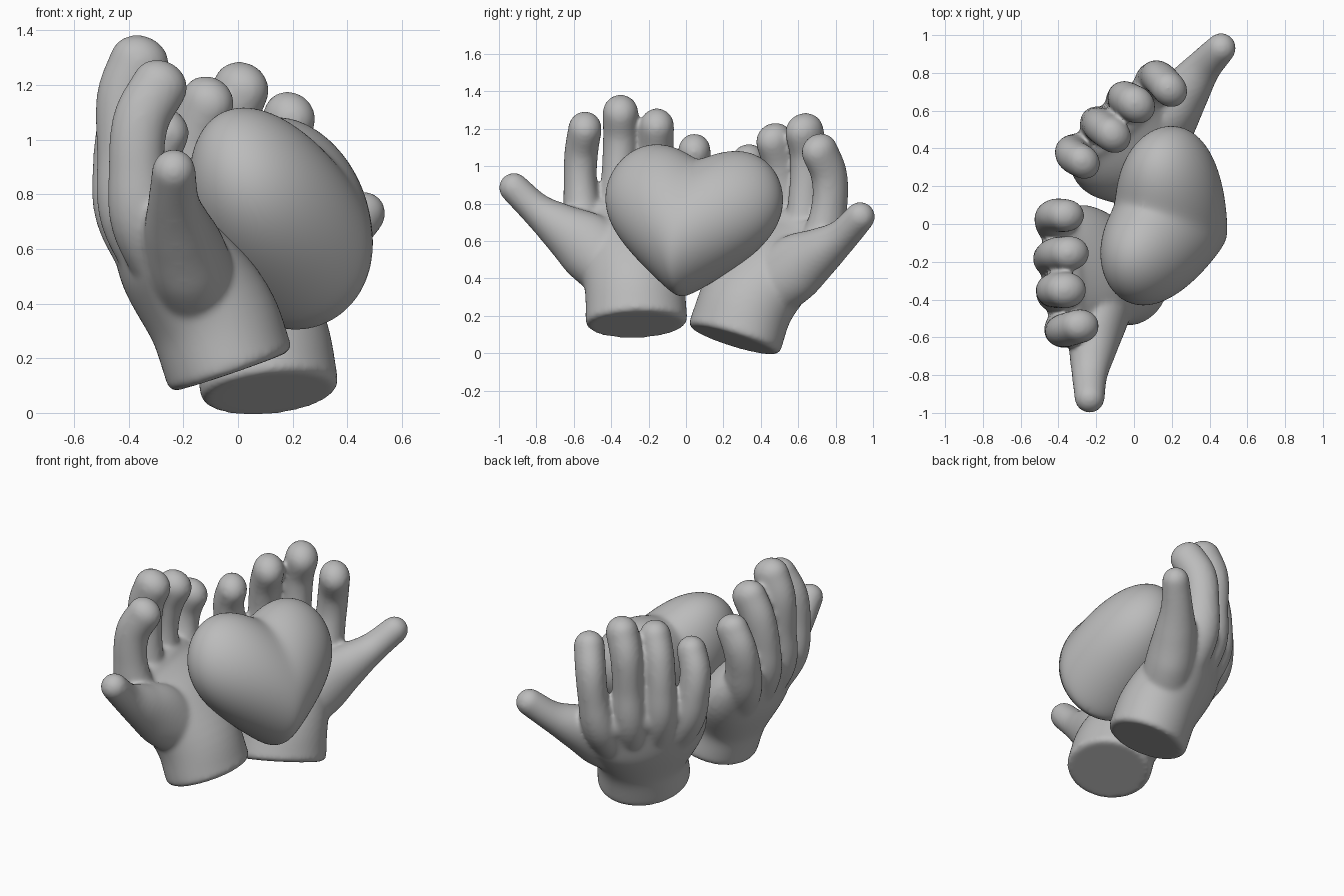
import bpy, bmesh, math
from mathutils import Matrix, Vector

cube = bpy.data.objects.get("Cube")
if cube:
    bpy.data.objects.remove(cube, do_unlink=True)

grey = bpy.data.materials.new("clay_grey")
grey.use_nodes = True
COLOUR = (0.5, 0.5, 0.5, 1)
grey.diffuse_color = COLOUR
grey.node_tree.nodes["Principled BSDF"].inputs["Base Color"].default_value = COLOUR


def make_object(name, bm):
    bmesh.ops.recalc_face_normals(bm, faces=bm.faces)
    mesh = bpy.data.meshes.new(name)
    bm.to_mesh(mesh)
    bm.free()
    mesh.materials.append(grey)
    mesh.shade_smooth()
    obj = bpy.data.objects.new(name, mesh)
    bpy.context.collection.objects.link(obj)
    return obj


def spline(points, steps=6):
    """Catmull-Rom curve through stations (x, y, z, side radius, depth radius)."""
    pts = [Vector(p) for p in points]
    pts = [pts[0] * 2 - pts[1]] + pts + [pts[-1] * 2 - pts[-2]]
    out = []
    for a, b, c, d in zip(pts, pts[1:], pts[2:], pts[3:]):
        for i in range(steps):
            t = i / steps
            out.append((b * 2 + (c - a) * t + (a * 2 - b * 5 + c * 4 - d) * t ** 2
                        + (b * 3 - a - c * 3 + d) * t ** 3) / 2)
    return out + [pts[-2]]


def loft(bm, points, side, segments=28):
    """Elliptical tube along a path: flat start with a softened rim, rounded end."""
    path = spline(points)
    rows = []
    for i, p in enumerate(path):
        axis = (path[min(i + 1, len(path) - 1)] - path[max(i - 1, 0)]).to_3d().normalized()
        rows.append((p.to_3d(), axis, p[3], p[4]))
    start, axis, ra, rb = rows[0]
    rows.insert(0, (start - axis * .02, axis, ra - .018, rb - .018))
    end, axis, ra, rb = rows[-1]
    for k in range(1, 7):
        a = k / 6.3 * math.pi / 2
        rows.append((end + axis * min(ra, rb) * math.sin(a), axis,
                     ra * math.cos(a), rb * math.cos(a)))
    rings = []
    for centre, axis, ra, rb in rows:
        u = (side - axis * side.dot(axis)).normalized()
        v = axis.cross(u)
        rings.append([bm.verts.new(centre + u * ra * math.cos(t) + v * rb * math.sin(t))
                      for t in (j * math.tau / segments for j in range(segments))])
    for r, s in zip(rings, rings[1:]):
        for j in range(segments):
            k = (j + 1) % segments
            bm.faces.new((r[j], r[k], s[k], s[j]))
    bm.faces.new(rings[0])
    bm.faces.new(rings[-1])


Y, X = Vector((0, 1, 0)), Vector((1, 0, 0))
PALM = [(-.03, -.265, .17, .272, .238), (-.10, -.27, .36, .275, .235),
        (-.25, -.26, .57, .36, .205), (-.365, -.285, .73, .36, .125)]
THUMB = [(-.14, -.36, .42, .16, .17), (-.19, -.52, .57, .15, .18),
         (-.22, -.67, .675, .125, .13), (-.235, -.8, .77, .095, .09), (-.235, -.92, .885, .08, .08)]
FINGERS = [
    [(-.24, -.44, .48, .1), (-.345, -.54, .7, .105), (-.37, -.565, .9, .09), (-.355, -.56, 1.07, .09), (-.285, -.54, 1.2, .09)],
    [(-.26, -.34, .48, .1), (-.385, -.37, .72, .105), (-.41, -.36, .95, .092), (-.41, -.35, 1.15, .094), (-.36, -.35, 1.285, .096)],
    [(-.27, -.24, .48, .1), (-.4, -.195, .72, .105), (-.425, -.175, .92, .092), (-.4, -.16, 1.09, .092), (-.34, -.155, 1.215, .092)],
    [(-.25, -.14, .46, .1), (-.38, -.03, .68, .105), (-.42, .02, .85, .094), (-.41, .045, .98, .09), (-.36, .045, 1.085, .087)],
]


def hand(name, matrix):
    bm = bmesh.new()
    loft(bm, PALM, Y, 48)
    loft(bm, THUMB, X)
    for finger in FINGERS:
        loft(bm, [p + (p[3] * 1.15,) for p in finger], Y)
    bm.transform(matrix)
    obj = make_object(name, bm)
    # Fuse palm, thumb and fingers into one soft skin
    fuse = obj.modifiers.new("fuse", 'REMESH')
    fuse.mode = 'VOXEL'
    fuse.voxel_size = 0.012
    fuse.use_smooth_shade = True
    soften = obj.modifiers.new("soften", 'SMOOTH')
    soften.factor = 0.5
    soften.iterations = 14


# Front hand, and its mirrored, turned and tilted partner
hand("front_hand", Matrix.Identity(4))
turn = Matrix.Rotation(math.radians(-43), 4, 'Z')
index_way = turn @ Y
tilt = Matrix.Rotation(math.radians(6), 4, Vector((0, 0, 1)).cross(index_way))
hand("back_hand", Matrix.Translation((-.3, .35, 1.03)) @ tilt @ turn
     @ Matrix.Scale(-1, 4, Y) @ Matrix.Translation((.395, -.05, -1.085)))

# Heart: a sphere whose sides are lifted to give lobes, a cleft and a point
bm = bmesh.new()
bmesh.ops.create_uvsphere(bm, u_segments=96, v_segments=64, radius=1)
up = Vector((-.36, .18, .92)).normalized()
across = Vector((.27, .95, -.08)).normalized()
out = across.cross(up).normalized()
centre = Vector((.19, .01, .65))
for v in bm.verts:
    s, d, h = v.co
    a = math.sqrt(s * s + .006)
    lift = .38 * (a - .5 * a * a)
    v.co = centre + across * .485 * s + out * .295 * d * (1 - .1 * h) + up * (.38 * h + lift)
make_object("heart", bm)
